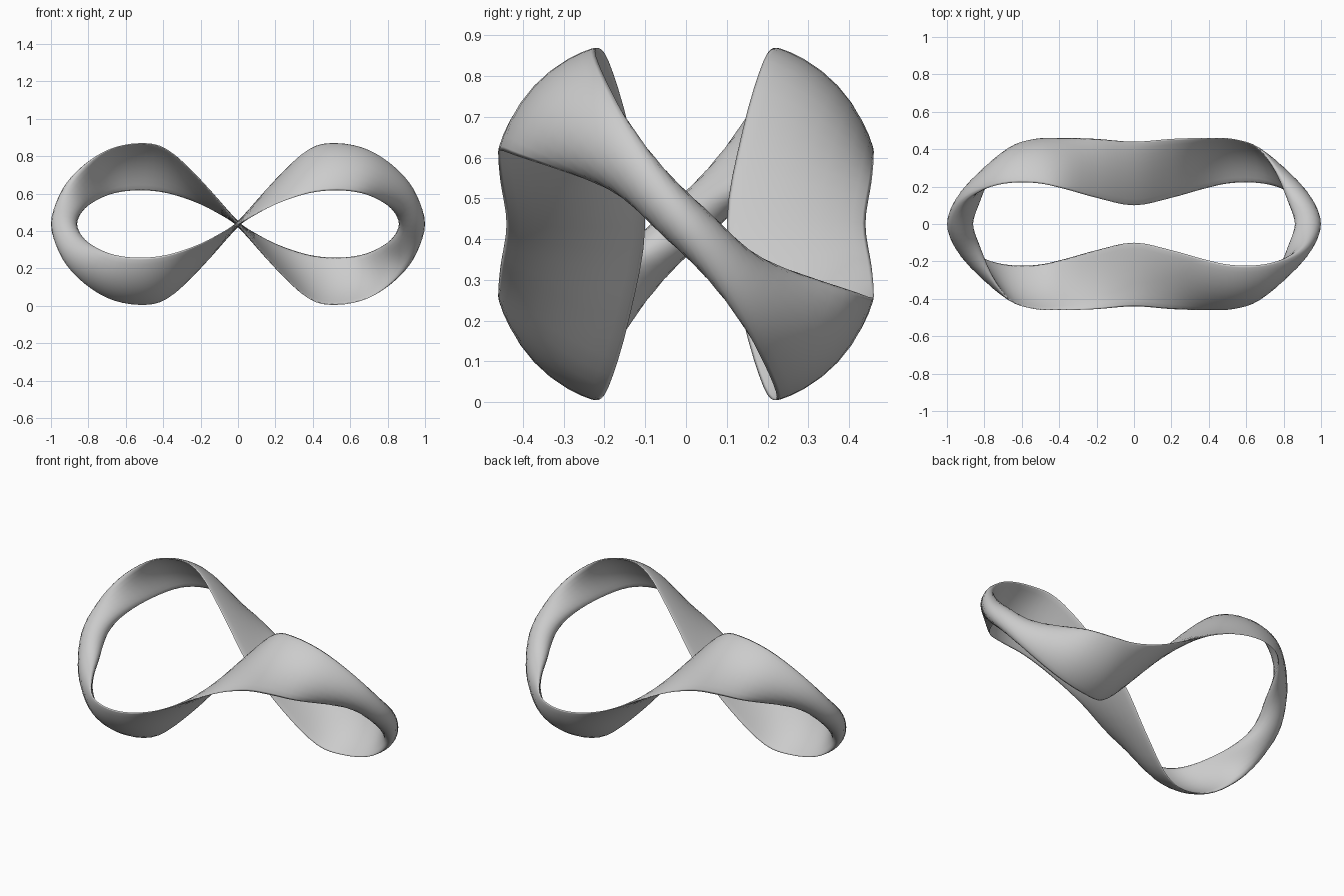
import bpy
import bmesh
from math import sin, cos, pi
from mathutils import Vector

cube = bpy.data.objects.get("Cube")
if cube:
    bpy.data.objects.remove(cube)

MID_Z = 0.437
SIDES = 20      # points around each section
STEPS = 4       # rings between stations

# Quarter of the loop: outer edge, inner edge, half thickness, outward bow
quarter = [
    ((0, -.10, 0), (0, -.44, 0), .012, 0),
    ((.20, -.14, .235), (.20, -.455, .105), .010, .012),
    ((.38, -.19, .40), (.38, -.46, .165), .010, .028),
    ((.53, -.22, .432), (.53, -.455, .18), .010, .038),
    ((.70, -.215, .395), (.66, -.41, .165), .014, .035),
    ((.85, -.165, .29), (.76, -.29, .125), .032, .02),
    ((.95, -.09, .16), (.83, -.14, .07), .052, .008),
    ((1, 0, 0), (.86, 0, 0), .06, 0),
]


def turned(station, signs, bow_sign):
    """Half-turn of a station about an axis."""
    outer, inner, thick, bow = station
    flip = lambda p: tuple(a * s for a, s in zip(p, signs))
    return flip(outer), flip(inner), thick, bow * bow_sign


# Complete the loop by half-turns about x, then about z
half = quarter + [turned(s, (1, -1, -1), -1) for s in quarter[-2:0:-1]]
loop = half + [turned(s, (-1, -1, 1), 1) for s in half]
loop = [Vector((*o, *i, t, b)) for o, i, t, b in loop]


def spline(a, b, c, d, u):
    return 0.5 * (2 * b + (c - a) * u + (2 * a - 5 * b + 4 * c - d) * u ** 2
                  + (3 * b - a - 3 * c + d) * u ** 3)


n = len(loop)
stations = [spline(*(loop[(k + j) % n] for j in (-1, 0, 1, 2)), s / STEPS)
            for k in range(n) for s in range(STEPS)]
count = len(stations)
centres = [(Vector(s[0:3]) + Vector(s[3:6])) / 2 for s in stations]

# Loft the flattened tube around the loop
bm = bmesh.new()
rings = []
for k, s in enumerate(stations):
    across = (Vector(s[0:3]) - Vector(s[3:6])) / 2
    tangent = centres[(k + 1) % count] - centres[k - 1]
    normal = tangent.cross(across).normalized()
    ring = []
    for j in range(SIDES):
        a = 2 * pi * j / SIDES
        p = centres[k] + across * cos(a) + normal * (s[6] * sin(a) + s[7] * sin(a) ** 2)
        ring.append(bm.verts.new(p + Vector((0, 0, MID_Z))))
    rings.append(ring)
for k in range(count):
    r, q = rings[k], rings[(k + 1) % count]
    for j in range(SIDES):
        i = (j + 1) % SIDES
        bm.faces.new((r[j], r[i], q[i], q[j])).smooth = True
bmesh.ops.recalc_face_normals(bm, faces=bm.faces)
mesh = bpy.data.meshes.new("twisted_loop")
bm.to_mesh(mesh)
bm.free()

# Plain grey finish
grey = bpy.data.materials.new("light_grey")
grey.use_nodes = True
colour = (0.6, 0.6, 0.6, 1)
grey.diffuse_color = colour
grey.node_tree.nodes["Principled BSDF"].inputs["Base Color"].default_value = colour
mesh.materials.append(grey)
band = bpy.data.objects.new("twisted_loop", mesh)
bpy.context.collection.objects.link(band)
